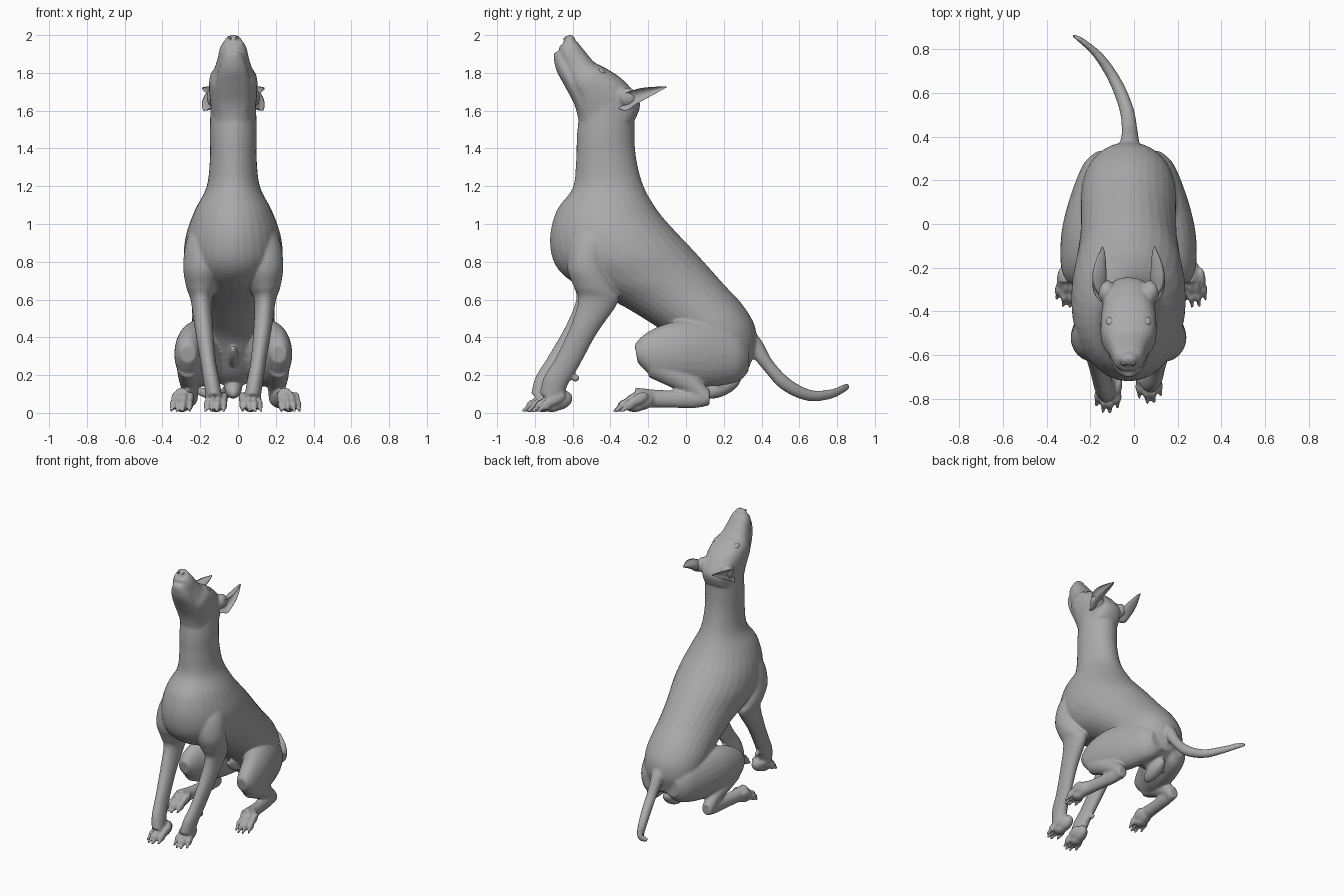
import bpy, bmesh, math
from mathutils import Matrix, Vector

if "Cube" in bpy.data.objects:
    bpy.data.objects.remove(bpy.data.objects["Cube"], do_unlink=True)

CX = -0.025  # the animal's middle plane

grey = bpy.data.materials.new("plain_grey")
grey.use_nodes = True
grey.diffuse_color = (0.4, 0.4, 0.4, 1)
grey.node_tree.nodes["Principled BSDF"].inputs["Base Color"].default_value = (0.4, 0.4, 0.4, 1)


def smooth_rows(rows, steps=5):
    """Catmull-Rom interpolation of section rows."""
    out = []
    for i in range(len(rows) - 1):
        p = [rows[max(i - 1, 0)], rows[i], rows[i + 1], rows[min(i + 2, len(rows) - 1)]]
        for s in range(steps):
            t = s / steps
            out.append([0.5 * (2 * b + (c - a) * t + (2 * a - 5 * b + 4 * c - d) * t * t
                               + (3 * b - a - 3 * c + d) * t ** 3) for a, b, c, d in zip(*p)])
    return out + [list(rows[-1])]


def loft(bm, rows, side=1, n=24, cup=False, power=1.0):
    """Rows are (x offset, half width, upper y, upper z, lower y, lower z); power < 1 squares them."""
    rings = []
    for x, w, ya, za, yb, zb in smooth_rows(rows):
        ring = []
        for k in range(n):
            t = 2 * math.pi * k / n
            c, s = (math.copysign(abs(v) ** power, v) for v in (math.cos(t), math.sin(t)))
            if cup and s > 0:
                s *= -0.55  # hollow outer side
            ring.append(bm.verts.new((CX + side * (x + w * s), (ya + yb) / 2 + c * (ya - yb) / 2,
                                      (za + zb) / 2 + c * (za - zb) / 2)))
        rings.append(ring)
    for r, q in zip(rings, rings[1:]):
        for k in range(n):
            bm.faces.new((r[k], r[(k + 1) % n], q[(k + 1) % n], q[k]))
    bm.faces.new(rings[0])
    bm.faces.new(rings[-1])


def blob(bm, loc, radii, pitch=0, yaw=0):
    m = (Matrix.Translation(loc) @ Matrix.Rotation(yaw, 4, 'Z') @ Matrix.Rotation(pitch, 4, 'X')
         @ Matrix.Diagonal((*radii, 1)))
    bmesh.ops.create_uvsphere(bm, u_segments=16, v_segments=10, radius=1, matrix=m)


def finish(bm, name):
    bmesh.ops.recalc_face_normals(bm, faces=bm.faces)
    for f in bm.faces:
        f.smooth = True
    me = bpy.data.meshes.new(name)
    bm.to_mesh(me)
    bm.free()
    me.materials.append(grey)
    ob = bpy.data.objects.new(name, me)
    bpy.context.collection.objects.link(ob)
    return ob


def paw(bm, x, y, yaw):
    """Paw pad with four long arched toes and claws; y is near the tip of the longest toe."""
    turn = Matrix.Translation((x, y + 0.1, 0)) @ Matrix.Rotation(yaw, 4, 'Z')
    blob(bm, turn @ Vector((0, 0.05, 0.066)), (.044, .075, .052), 0.3, yaw)
    blob(bm, turn @ Vector((0, 0.01, 0.03)), (.038, .05, .026), 0, yaw)
    for i in range(4):
        u = (i - 1.5) / 1.5
        back = 0.03 * u * u
        tx = u * 0.045
        blob(bm, turn @ Vector((tx, 0.0 + back, 0.075)), (.015, .055, .028), 0.5, yaw)
        blob(bm, turn @ Vector((tx * 1.04, -0.052 + back, 0.043)), (.016, .036, .026), 0.75, yaw)
        blob(bm, turn @ Vector((tx * 1.08, -0.085 + back, 0.018)), (.009, .024, .013), 0.6, yaw)


body = bmesh.new()

# neck, chest, back and rump
loft(body, [
    (0, .120, -.265, 1.68, -.56, 1.63), (0, .124, -.273, 1.50, -.577, 1.47),
    (0, .124, -.264, 1.35, -.582, 1.33), (0, .142, -.225, 1.20, -.60, 1.19),
    (0, .205, -.15, 1.07, -.685, 1.07), (0, .25, -.06, .965, -.72, .92),
    (0, .262, .03, .87, -.69, .78), (0, .242, .125, .765, -.58, .68),
    (0, .222, .21, .67, -.37, .585), (0, .218, .285, .59, -.2, .485),
    (0, .217, .335, .52, -.08, .40), (0, .205, .367, .45, 0, .30),
    (0, .172, .372, .36, .08, .20), (0, .11, .335, .24, .16, .14)], n=32)

# skull and upper muzzle
loft(body, [
    (0, .108, -.265, 1.56, -.55, 1.47), (0, .118, -.245, 1.65, -.572, 1.57),
    (0, .128, -.33, 1.76, -.588, 1.655), (0, .125, -.43, 1.828, -.605, 1.71),
    (0, .102, -.485, 1.856, -.625, 1.77), (0, .084, -.53, 1.908, -.65, 1.83),
    (0, .07, -.572, 1.96, -.67, 1.895), (0, .046, -.605, 1.99, -.672, 1.94)], power=.8)

# lower jaw, running back into the throat
loft(body, [
    (0, .07, -.45, 1.53, -.562, 1.51), (0, .09, -.51, 1.65, -.588, 1.625),
    (0, .088, -.57, 1.78, -.645, 1.735),
    (0, .073, -.60, 1.85, -.685, 1.81), (0, .052, -.63, 1.90, -.70, 1.875),
    (0, .032, -.645, 1.92, -.698, 1.908)])

# nose pad
blob(body, (CX, -.618, 1.972), (.044, .032, .028), .6)

# tail
loft(body, [
    (0, .062, .35, .45, .31, .31), (.005, .045, .405, .375, .34, .31), (.005, .036, .46, .275, .40, .24),
    (-.01, .033, .55, .18, .505, .125), (-.06, .031, .66, .122, .645, .063),
    (-.135, .027, .765, .125, .77, .075), (-.215, .021, .835, .152, .845, .112),
    (-.25, .014, .858, .16, .866, .13)], n=16)

# tucked base under the rump and belly sheath
blob(body, (CX, .19, .14), (.048, .11, .05), .45)
blob(body, (CX, -.02, .30), (.026, .09, .03), -.6)

for side in (1, -1):
    # shoulder, foreleg; the right foreleg stands a little further forward
    dy = 0 if side > 0 else -.045
    loft(body, [
        (.11, .07, -.34, 1.06, -.54, 1.06), (.147, .10, -.385, .92, -.615, .91),
        (.16, .105, -.41, .78, -.63, .77), (.167, .082, -.375, .66, -.595, .67),
        (.168, .057, -.36 + dy / 4, .585, -.57 + dy / 4, .60),
        (.155, .048, -.472 + dy * .6, .42, -.61 + dy * .6, .46),
        (.132, .041, -.57 + dy, .24, -.69 + dy, .29), (.115, .043, -.63 + dy, .14, -.752 + dy, .19),
        (.10, .043, -.655 + dy, .045, -.775 + dy, .10)], side)
    blob(body, (CX + side * .125, -.585 + dy, .185), (.016, .022, .02))
    paw(body, CX + side * .092, -.822 + dy, side * .1)

    # thigh and knee
    loft(body, [
        (.085, .06, .335, .36, .33, .22), (.112, .095, .27, .44, .275, .165),
        (.155, .112, .12, .485, .13, .14), (.19, .113, -.02, .49, -.01, .145),
        (.222, .09, -.14, .46, -.11, .165), (.238, .068, -.228, .41, -.19, .20),
        (.24, .042, -.272, .36, -.255, .265)], side)
    # shank, hock and long hind foot
    loft(body, [
        (.24, .06, -.15, .33, -.20, .19), (.235, .058, -.04, .26, -.09, .14),
        (.23, .047, .06, .19, .03, .085), (.23, .042, .13, .115, .085, .03)], side)
    loft(body, [
        (.23, .038, .125, .125, .125, .04), (.237, .037, .03, .125, .04, .025),
        (.255, .038, -.12, .12, -.11, .028), (.275, .044, -.27, .135, -.26, .028)], side)
    paw(body, CX + side * .284 + .012, -.383, side * .12)

    # cheek muscle
    blob(body, (CX + side * .078, -.46, 1.69), (.046, .08, .085), -.5)
    # low ear root blending into the skull
    blob(body, (CX + side * .1, -.31, 1.67), (.042, .055, .052), -.6)

    # pointed cupped ear
    ear = bmesh.new()
    loft(ear, [
        (.13, .05, -.335, 1.685, -.355, 1.61), (.158, .06, -.29, 1.705, -.315, 1.60),
        (.166, .066, -.245, 1.718, -.262, 1.635), (.16, .058, -.20, 1.724, -.208, 1.665),
        (.145, .04, -.155, 1.727, -.158, 1.692), (.13, .02, -.122, 1.728, -.123, 1.712),
        (.122, .004, -.103, 1.728, -.103, 1.722)], side, 24, True)
    finish(ear, "left_ear" if side > 0 else "right_ear")

    # eye
    eye = bmesh.new()
    blob(eye, (CX + side * .082, -.445, 1.806), (.021, .024, .014), -.6)
    finish(eye, "left_eye" if side > 0 else "right_eye")

    # nostril rim
    nostril = bmesh.new()
    bmesh.ops.create_cone(nostril, segments=12, radius1=.012, radius2=.007, depth=.008, cap_ends=False,
                          matrix=Matrix.Translation((CX + side * .02, -.642, 1.985))
                          @ Matrix.Rotation(.8, 4, 'X'))
    finish(nostril, "left_nostril" if side > 0 else "right_nostril")

# fuse all the lofts into one smooth skin
skin = finish(body, "body")
remesh = skin.modifiers.new("fuse", 'REMESH')
remesh.mode = 'VOXEL'
remesh.voxel_size = 0.008
remesh.use_smooth_shade = True
relax = skin.modifiers.new("relax", 'SMOOTH')
relax.factor = 0.5
relax.iterations = 4
